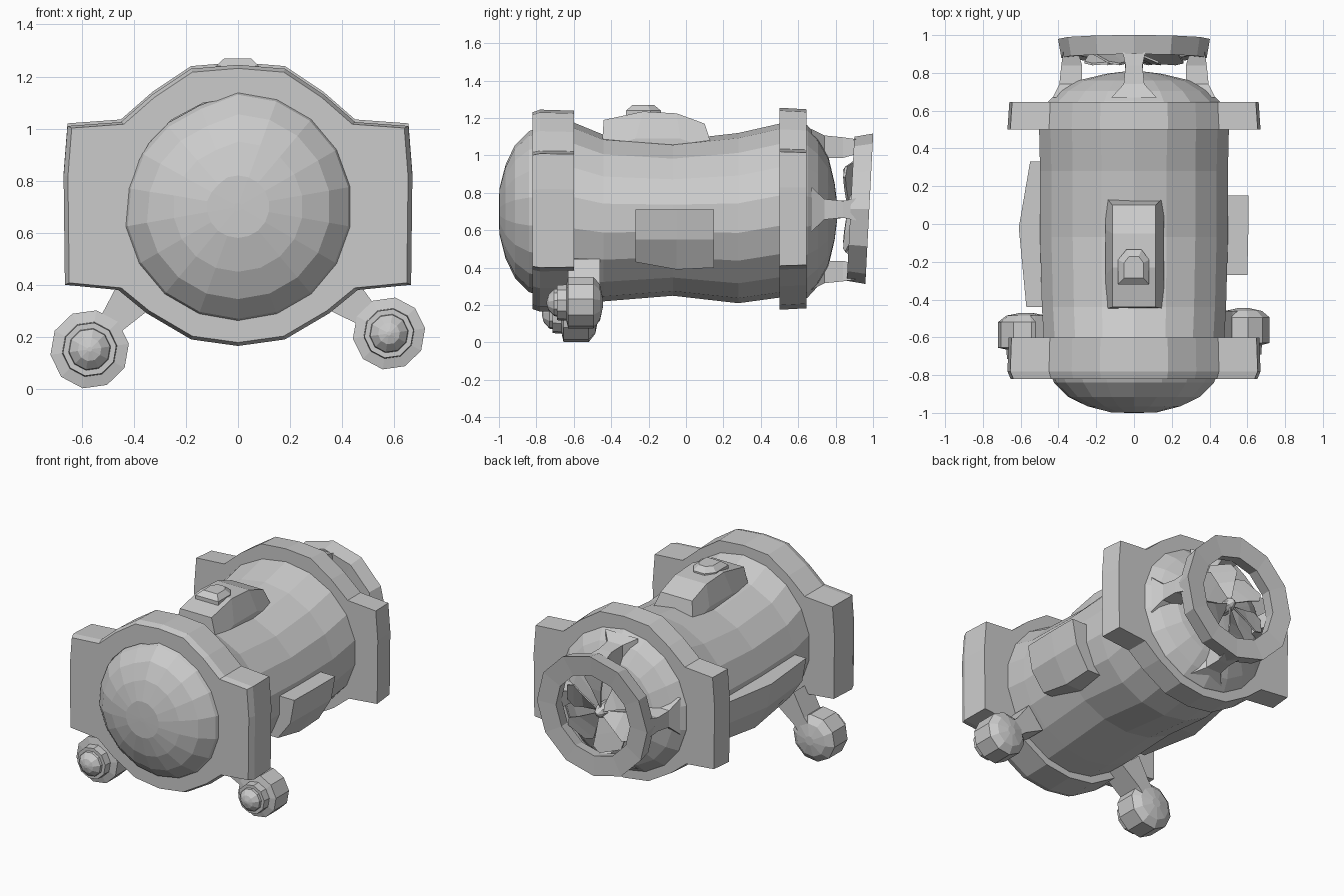
import bpy, bmesh
from math import sin, cos, pi, hypot, radians

if "Cube" in bpy.data.objects:
    bpy.data.objects.remove(bpy.data.objects["Cube"])

CZ = 0.70  # height of the hull axis


def make(name, verts, faces):
    me = bpy.data.meshes.new(name)
    bm = bmesh.new()
    vs = [bm.verts.new(v) for v in verts]
    for f in faces:
        bm.faces.new([vs[i] for i in f])
    bmesh.ops.recalc_face_normals(bm, faces=bm.faces)
    bm.to_mesh(me)
    bm.free()
    ob = bpy.data.objects.new(name, me)
    bpy.context.collection.objects.link(ob)
    return ob


def loft(name, rings, cap=True, closed=False):
    """Skin a row of point loops that share one point count."""
    n, m = len(rings[0]), len(rings)
    verts = [p for r in rings for p in r]
    faces = []
    for k in range(m if closed else m - 1):
        a, b = k * n, ((k + 1) % m) * n
        faces += [(a + i, a + (i + 1) % n, b + (i + 1) % n, b + i) for i in range(n)]
    if cap and not closed:
        faces += [tuple(range(n)), tuple(range((m - 1) * n, m * n))]
    return make(name, verts, faces)


def circle(r, y, n, cx=0.0, cz=CZ, start=pi / 2, rz=None):
    return [(cx + r * cos(start + 2 * pi * i / n), y, cz + (rz or r) * sin(start + 2 * pi * i / n))
            for i in range(n)]


def lathe(name, profile, n, cx=0.0, cz=CZ, start=pi / 2):
    return loft(name, [circle(r, y, n, cx, cz, start) for r, y in profile])


# Pressure hull, slightly wider than tall: half width, top, bottom, y
loft("hull", [circle(rx, y, 18, cz=(t + b) / 2, rz=(t - b) / 2) for rx, t, b, y in (
    (0.45, 1.14, 0.25, -0.79), (0.485, 1.18, 0.21, -0.61), (0.495, 1.11, 0.22, -0.44),
    (0.505, 1.08, 0.25, -0.07), (0.505, 1.12, 0.21, 0.28), (0.51, 1.17, 0.24, 0.5),
    (0.49, 1.17, 0.24, 0.63))])

# Nose dome and tail dome
nose = lathe("nose_dome", [(0.445, -0.80), (0.43, -0.84), (0.355, -0.915), (0.25, -0.965),
                           (0.12, -0.998), (0.015, -1.0)], 18)
for v in nose.data.vertices:  # dented upper left side
    if v.co.x < -0.05 and v.co.z > CZ + 0.05:
        v.co.x *= 0.97
        v.co.z = CZ + (v.co.z - CZ) * 0.93
lathe("tail_dome", [(0.475, 0.62), (0.46, 0.65), (0.40, 0.705), (0.30, 0.76),
                    (0.15, 0.795), (0.03, 0.81)], 18)

# Collars with square side wings
half = [(0.18, 1.23), (0.33, 1.13), (0.45, 1.025), (0.655, 1.01), (0.67, 0.82), (0.665, 0.40),
        (0.46, 0.38), (0.35, 0.29), (0.18, 0.19)]
outline = [(0, 1.245)] + half + [(0, 0.165)] + [(-x, z) for x, z in reversed(half)]


def collar(name, r, dz, stations):
    def outer(y, s):
        return [(x * s, y, CZ + (z - CZ) * s + dz) for x, z in outline]

    def inner(y):
        return [(r * x / hypot(x, z - CZ), y, CZ + r * (z - CZ) / hypot(x, z - CZ))
                for x, z in outline]
    loft(name, [outer(y, s) for y, s in stations] + [inner(stations[-1][0]), inner(stations[0][0])],
         closed=True)


collar("front_collar", 0.42, 0, ((-0.82, 0.975), (-0.78, 1.0), (-0.60, 0.99)))
collar("rear_collar", 0.45, 0.01, ((0.50, 1.0), (0.645, 0.985)))

# Raised fairing on the back of the hull, with a hatch
loft("top_fairing", [
    [(-0.15, y, 0.98), (-0.15, y, zs), (-0.115, y2, zt), (0.115, y2, zt), (0.16, y, zs), (0.16, y, 0.98)]
    for y, y2, zs, zt in ((-0.45, -0.44, 1.04, 1.19), (-0.27, -0.23, 1.09, 1.235),
                          (-0.03, -0.05, 1.09, 1.225), (0.145, 0.10, 1.03, 1.17))])
loft("top_hatch", [[(x * s, -0.23 + y * s, z) for x, y in
                    ((-0.085, -0.09), (0.08, -0.09), (0.08, 0.04), (0.04, 0.095), (-0.04, 0.095), (-0.085, 0.04))]
                   for s, z in ((1.0, 1.18), (1.0, 1.24), (0.62, 1.27))])


# Side panels, proud along the top and nearly flush below
def side_panel(name, side, stations):
    loft(name, [[(side * 0.42, y, 0.71), (side * xo, y, 0.71), (side * (xo - 0.03), y, 0.55),
                 (side * (xo - 0.12), y, zb), (side * 0.34, y, zb)] for y, xo, zb in stations])


side_panel("right_side_panel", 1, [(-0.27, 0.60, 0.43), (-0.05, 0.605, 0.39), (0.15, 0.605, 0.40)])
side_panel("left_side_panel", -1, [(-0.44, 0.57, 0.42), (-0.02, 0.61, 0.39), (0.33, 0.55, 0.40)])


# Lamp pods on short arms
def lamp(side_name, s, cx, cz, r, y):
    lathe(side_name + "_lamp_pod", [(r * 0.68, y - 0.06), (r * 0.70, y - 0.01), (r, y), (r, y + 0.135),
                                    (r * 0.70, y + 0.17), (r * 0.2, y + 0.185)], 10, cx, cz, radians(80))
    lathe(side_name + "_lamp_lens", [(r * 0.55, y - 0.05), (r * 0.52, y - 0.075), (r * 0.3, y - 0.105),
                                     (r * 0.06, y - 0.115)], 10, cx, cz, radians(80))
    ax, az = s * 0.38, 0.38
    d = hypot(cx - ax, cz - az)
    px, pz = -(cz - az) / d, (cx - ax) / d
    loft(side_name + "_lamp_arm", [
        [(x + px * w, yy, z + pz * w) for w, yy in ((-k, y), (k, y), (k, y + 0.17), (-k, y + 0.17))]
        for x, z, k in ((ax, az, 0.085), (ax + (cx - ax) * .55, az + (cz - az) * .55, 0.05), (cx, cz, 0.05))])


lamp("left", -1, -0.57, 0.152, 0.152, -0.655)
lamp("right", 1, 0.58, 0.213, 0.14, -0.63)

# Propeller guard ring, leaning slightly back at the top
guard = loft("propeller_guard", [circle(r, y, 12, cz=0.715, start=0) for r, y in
                                 ((0.385, 0.88), (0.402, 0.98), (0.27, 0.97), (0.285, 0.89))], closed=True)
for v in guard.data.vertices:
    v.co.y += 0.052 * (v.co.z - 0.715)

# Four struts that carry the guard
for k, label in enumerate(("right", "top", "left", "bottom")):
    a = k * pi / 2
    rows = []
    for y, r0, r1, w in ((0.67, 0.33, 0.43, 0.12), (0.74, 0.275, 0.395, 0.055),
                         (0.84, 0.275, 0.385, 0.045), (0.91, 0.295, 0.375, 0.06)):
        rows.append([(r * cos(a) - t * sin(a), y, 0.712 + r * sin(a) + t * cos(a))
                     for r, t in ((r0, -w), (r1, -w), (r1, w), (r0, w))])
    loft(label + "_guard_strut", rows)

# Propeller hub and six pitched blades
lathe("propeller_hub", [(0.05, 0.78), (0.045, 0.88), (0.03, 0.91), (0.005, 0.935)], 8, cz=0.712)
for k in range(6):
    a = k * pi / 3 + 0.25
    rows = []
    for r, spread, pitch in ((0.03, 0.45, 0.015), (0.15, 0.40, 0.03), (0.225, 0.42, 0.035), (0.262, 0.24, 0.025)):
        rows.append([(r * cos(a + s * spread), 0.875 + s * pitch + dy, 0.712 + r * sin(a + s * spread))
                     for s, dy in ((-1, 0), (1, 0), (1, 0.012), (-1, 0.012))])
    loft("propeller_blade_%d" % (k + 1), rows)
